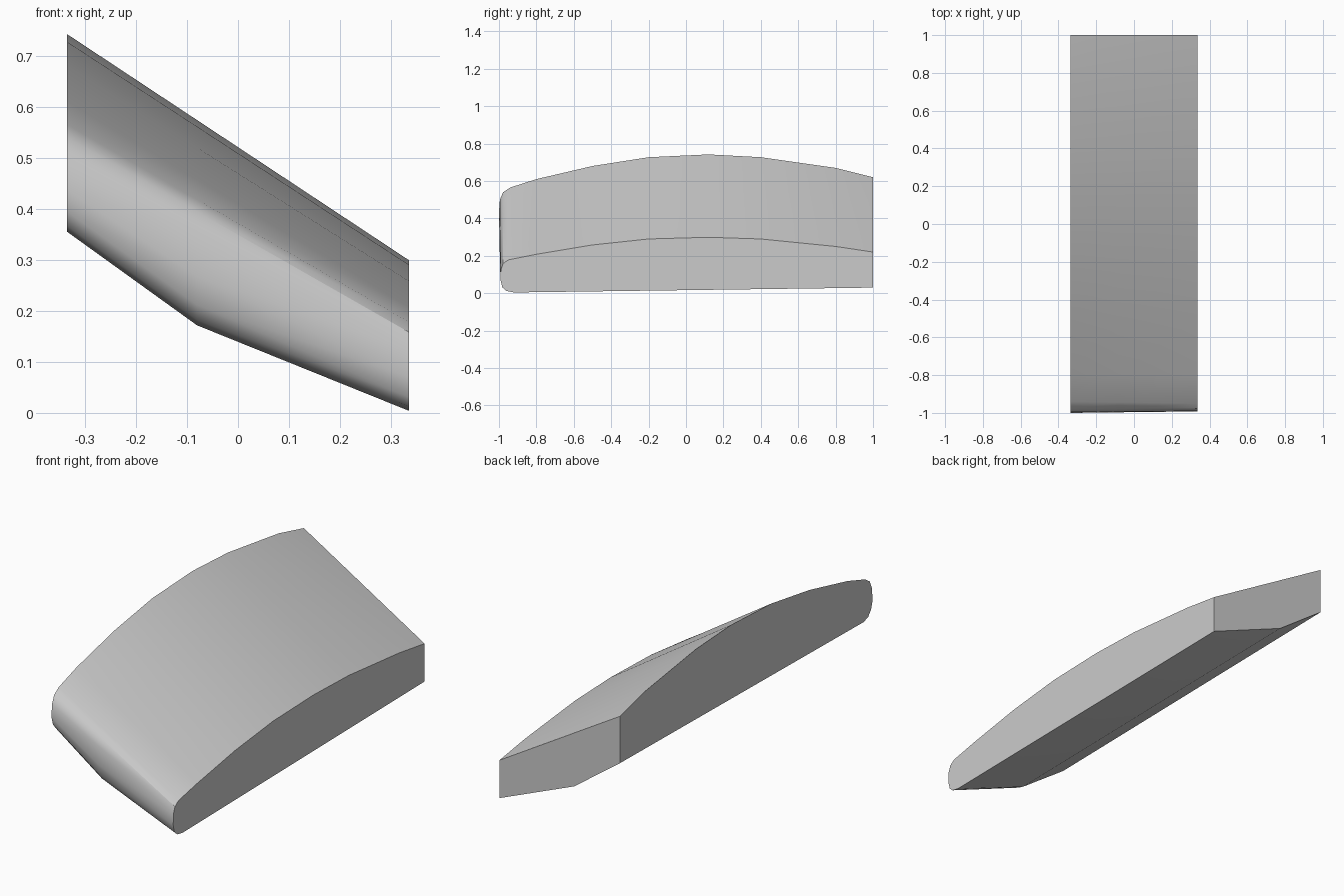
import bpy, bmesh

if "Cube" in bpy.data.objects:
    bpy.data.objects.remove(bpy.data.objects["Cube"])

grey = bpy.data.materials.new("plain_grey")
grey.diffuse_color = (0.6, 0.6, 0.6, 1)
grey.use_nodes = True
grey.node_tree.nodes["Principled BSDF"].inputs["Base Color"].default_value = grey.diffuse_color

# Upper curve shared by all stations: y, z at left end, z at right end
UPPER = [(1, .62, .22), (.8, .67, .25), (.4, .727, .29), (.12, .742, .299),
         (-.2, .727, .29), (-.5, .68, .258), (-.8, .61, .208)]
# Rounded nose and underside (y, z) for each station
NOSE_LEFT = [(-.94, .565), (-.978, .54), (-.995, .5), (-1, .437),
             (-.988, .395), (-.965, .367), (-.93, .355), (1, .385)]
NOSE_RIGHT = [(-.95, .178), (-.978, .158), (-.99, .125), (-.992, .07),
              (-.982, .031), (-.96, .012), (-.92, .004), (1, .03)]
KINK = .62                      # share of the way from right to left
HALF = .335


def station(t, nose):
    """Closed section at share t from right to left."""
    x = HALF - 2 * HALF * t
    top = [(x, y, r + (l - r) * t) for y, l, r in UPPER]
    return top + [(x, y, z) for y, z in nose]


def mix(a, b, t):
    return tuple(p + (q - p) * t for p, q in zip(a, b))


# Middle section follows the straight top but drops lower underneath
drop = [0, 0, 0, .03, .045, .05, .05, .05]
nose_mid = []
for r, l, d in zip(NOSE_RIGHT, NOSE_LEFT, drop):
    y, z = mix(r, l, KINK)
    nose_mid.append((y, z - d))

# Swept wing panel lofted through three sections
bm = bmesh.new()
rings = [[bm.verts.new(p) for p in s] for s in (
    station(0, NOSE_RIGHT), station(KINK, nose_mid), station(1, NOSE_LEFT))]
n = len(rings[0])
for a, b in zip(rings, rings[1:]):
    for i in range(n):
        j = (i + 1) % n
        bm.faces.new((a[i], a[j], b[j], b[i]))
bm.faces.new(rings[0])
bm.faces.new(rings[-1])
bmesh.ops.recalc_face_normals(bm, faces=bm.faces)
mesh = bpy.data.meshes.new("wing_panel")
bm.to_mesh(mesh)
bm.free()
mesh.materials.append(grey)
panel = bpy.data.objects.new("wing_panel", mesh)
bpy.context.collection.objects.link(panel)

# Smooth the skin, keep the end caps and back edge crisp
bpy.context.view_layer.objects.active = panel
panel.select_set(True)
bpy.ops.object.shade_smooth_by_angle(angle=0.6)
